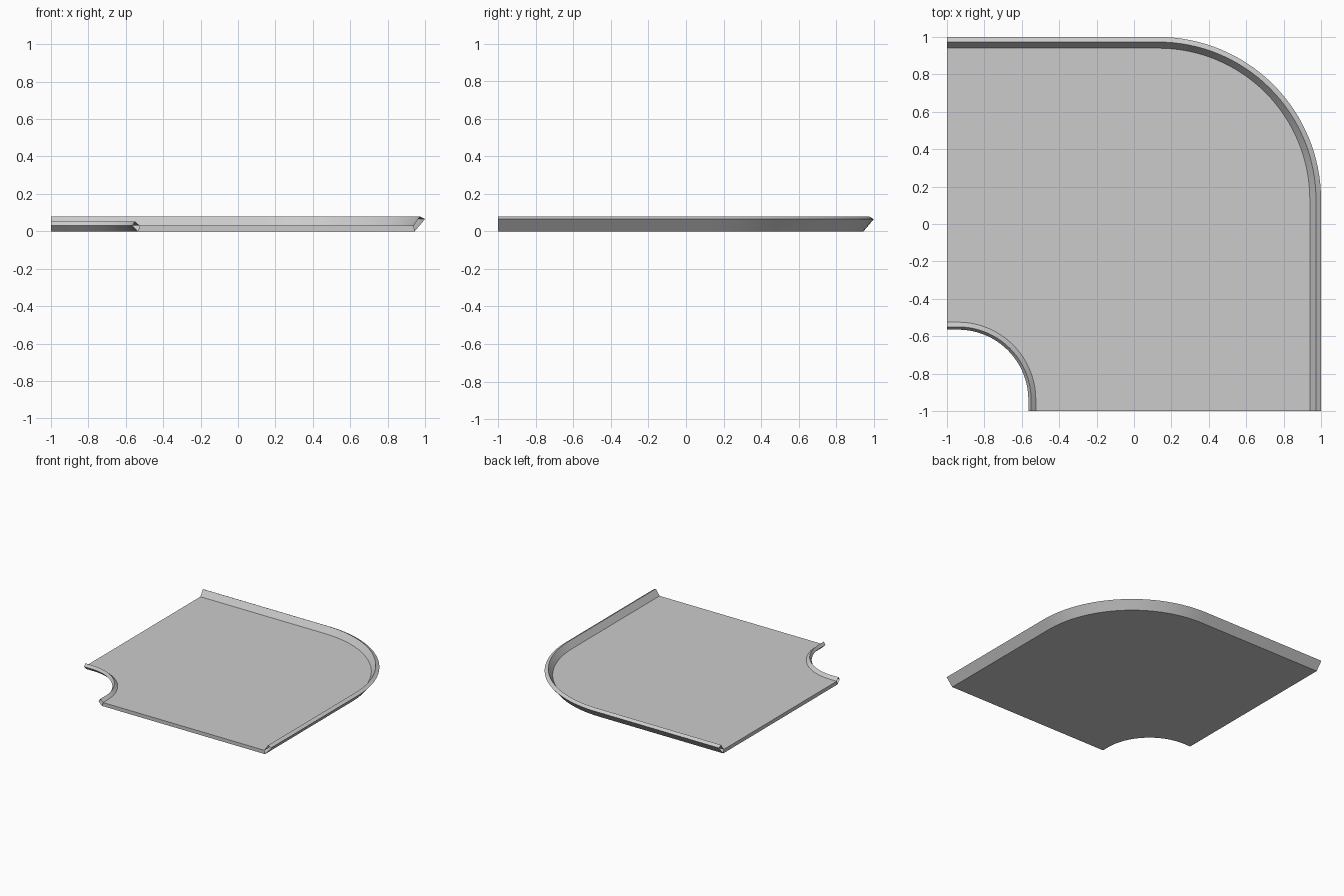
import bpy, bmesh
from math import sin, cos, pi, radians

if "Cube" in bpy.data.objects:
    bpy.data.objects.remove(bpy.data.objects["Cube"])

STEPS = 32


def path(reach, centre, z):
    """Line from the left edge, quarter turn about (centre, centre), line to the front edge."""
    r = reach - centre
    arc = [(centre + r * sin(i * pi / 2 / STEPS), centre + r * cos(i * pi / 2 / STEPS), z)
           for i in range(STEPS + 1)]
    return [(-1, reach, z)] + arc + [(reach, -1, z)]


def loft(name, profile, closed=False):
    """Skin a cross-section of (reach, centre, z) points around the turn."""
    bm = bmesh.new()
    rows = [[bm.verts.new(p) for p in path(*pt)] for pt in profile]
    pairs = list(zip(rows, rows[1:] + rows[:1])) if closed else list(zip(rows, rows[1:]))
    for a, b in pairs:
        for i in range(len(a) - 1):
            bm.faces.new((a[i], a[i + 1], b[i + 1], b[i]))
    if closed:
        bm.faces.new([r[0] for r in rows][::-1])
        bm.faces.new([r[-1] for r in rows])
        bmesh.ops.recalc_face_normals(bm, faces=bm.faces)
    mesh = bpy.data.meshes.new(name)
    bm.to_mesh(mesh)
    bm.free()
    obj = bpy.data.objects.new(name, mesh)
    bpy.context.collection.objects.link(obj)
    bpy.ops.object.select_all(action='DESELECT')
    obj.select_set(True)
    bpy.context.view_layer.objects.active = obj
    bpy.ops.object.shade_smooth_by_angle(angle=radians(25))
    return obj


OUT, NOTCH, FLOOR = 0.13, -0.94, 0.03

# Flat floor slab between the outer bend and the corner notch
slab = loft("floor_slab", [(0.945, OUT, 0), (0.94, OUT, FLOOR),
                           (-0.525, NOTCH, FLOOR), (-0.535, NOTCH, 0)], closed=True)

# Flared rim along the outer bend, open at its ends
loft("outer_rim", [(0.94, OUT, FLOOR), (0.973, OUT, 0.08),
                   (1.0, OUT, 0.065), (0.945, OUT, 0)])

# Smaller curb around the corner notch, overhanging the notch
loft("inner_curb", [(-0.535, NOTCH, 0), (-0.565, NOTCH, 0.03),
                    (-0.55, NOTCH, 0.053), (-0.525, NOTCH, FLOOR)])

# The slab's rim-side and notch-side walls are hidden by the rim and curb: remove them
bm = bmesh.new()
bm.from_mesh(slab.data)
hidden = [f for f in bm.faces if abs(f.normal.z) < 0.6
          and f.calc_center_median().x > -0.9999 and f.calc_center_median().y > -0.9999]
bmesh.ops.delete(bm, geom=hidden, context='FACES_ONLY')
bm.to_mesh(slab.data)
bm.free()

# Make the rim and curb face outwards
for name, sample in (("outer_rim", 1), ("inner_curb", 1)):
    mesh = bpy.data.objects[name].data
    strip = len(mesh.polygons) // 3
    if mesh.polygons[strip * sample].normal.z < 0 and name == "outer_rim":
        mesh.flip_normals()
    if name == "inner_curb" and mesh.polygons[strip * 2].normal.z < 0:
        mesh.flip_normals()
